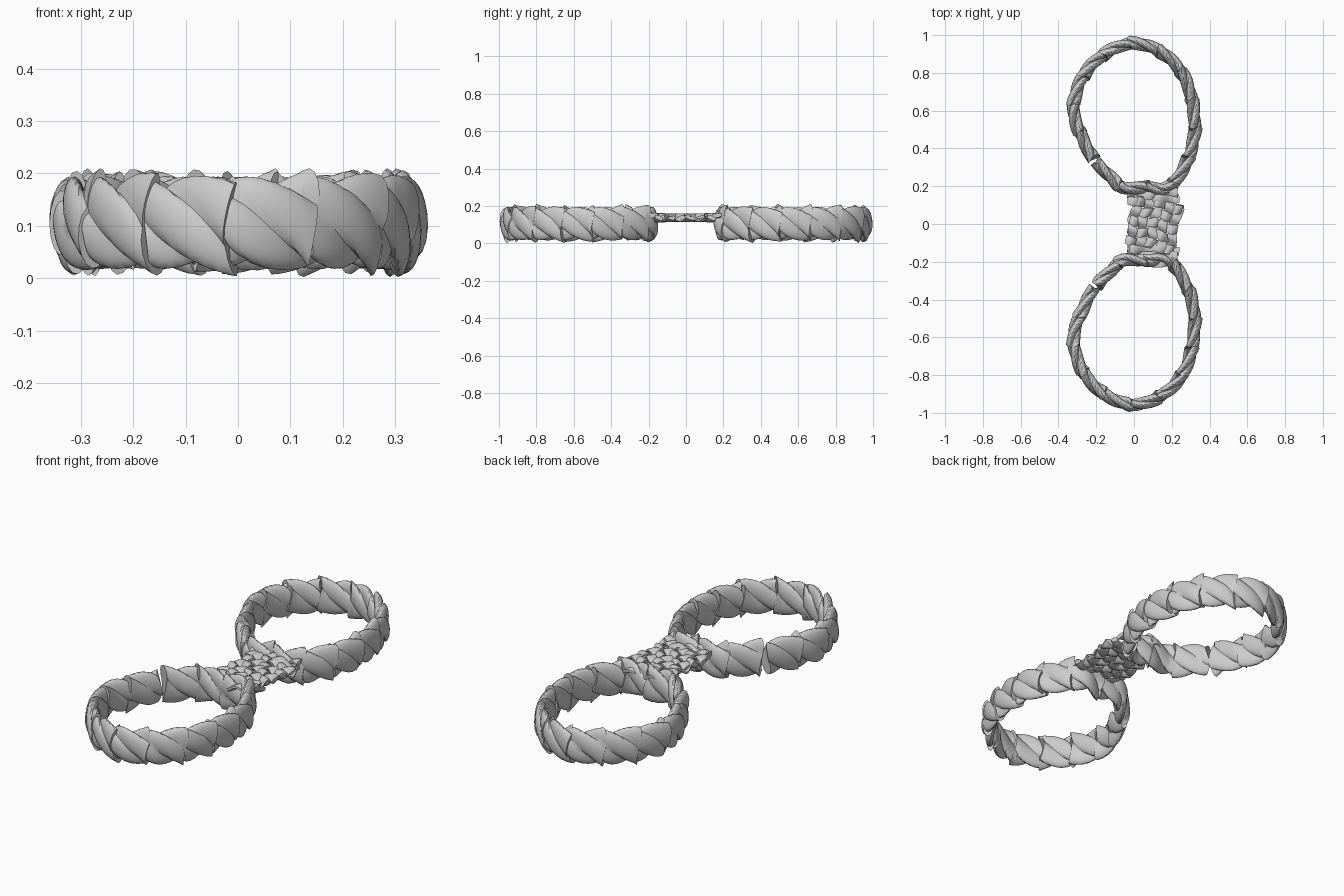
import bpy, math, random
from mathutils import Vector

if "Cube" in bpy.data.objects:
    bpy.data.objects.remove(bpy.data.objects["Cube"])

random.seed(4)
ZC = 0.106          # height of the rope centreline
PITCH = 0.37        # length of one full twist of the three strands
UP = Vector((0, 0, 1))


def make(name, verts, faces, angle=40):
    me = bpy.data.meshes.new(name)
    me.from_pydata(verts, [], faces)
    me.update()
    ob = bpy.data.objects.new(name, me)
    bpy.context.collection.objects.link(ob)
    bpy.ops.object.select_all(action='DESELECT')
    ob.select_set(True)
    bpy.context.view_layer.objects.active = ob
    bpy.ops.object.mode_set(mode='EDIT')
    bpy.ops.mesh.select_all(action='SELECT')
    bpy.ops.mesh.normals_make_consistent(inside=False)
    bpy.ops.object.mode_set(mode='OBJECT')
    bpy.ops.object.shade_smooth_by_angle(angle=math.radians(angle))
    return ob


def smooth_path(pts, step=0.012):
    """Catmull-Rom through the points, resampled to an even step."""
    p = [Vector(q) for q in pts]
    p = [2 * p[0] - p[1]] + p + [2 * p[-1] - p[-2]]
    dense = []
    for i in range(1, len(p) - 2):
        a, b, c, d = p[i - 1:i + 3]
        for k in range(60):
            t = k / 60
            dense.append(0.5 * (2 * b + (c - a) * t + (2 * a - 5 * b + 4 * c - d) * t * t
                                + (3 * b - a - 3 * c + d) * t ** 3))
    dense.append(p[-2])
    out, acc = [dense[0]], 0
    for a, b in zip(dense, dense[1:]):
        acc += (b - a).length
        if acc >= step:
            out.append(b)
            acc -= step
    return out


def skin(rings):
    n = len(rings[0])
    verts = [v for r in rings for v in r]
    faces = [(i * n + j, i * n + (j + 1) % n, (i + 1) * n + (j + 1) % n, (i + 1) * n + j)
             for i in range(len(rings) - 1) for j in range(n)]
    faces += [tuple(range(n))[::-1], tuple(range(len(verts) - n, len(verts)))]
    return verts, faces


def twisted_loop(name, pts):
    """Flattened three-strand rope made of short overlapping lengths."""
    path = smooth_path([(x, y, ZC) for x, y in pts])
    count, N, last = 14, 24, len(path) - 1
    verts, faces = [], []
    for s in range(count):
        i0 = int(s * last / count)
        i1 = min(last, int((s + 1) * last / count) + 1)
        jit = random.uniform(-0.3, 0.3)
        rings = []
        for i in range(i0, i1 + 1):
            t = (path[min(i + 1, last)] - path[max(i - 1, 0)]).normalized()
            out = t.cross(UP)
            f = (i - i0) / (i1 - i0)
            flare = 0.94 + 0.17 * f ** 4
            twist = -math.tau * i * 0.012 / PITCH + jit
            ring = []
            for j in range(N):
                a = math.tau * j / N
                # three round lobes with grooves between them
                r = (0.7 + 0.34 * abs(math.sin(1.5 * a)) ** 0.8) * flare
                skew = 0.012 * math.sin(2 * a + s) * (2 * f - 1) ** 3
                a += twist
                z = max(-0.104, 0.09 * r * math.sin(a))
                ring.append(path[i] + out * (0.036 * r * math.cos(a)) + UP * z + t * skew)
            rings.append(ring)
        v, fc = skin(rings)
        o = len(verts)
        verts += v
        faces += [tuple(k + o for k in q) for q in fc]
    make(name, verts, faces)


def strip(name, a, b, wave, phase, width=0.026, thick=0.009, z=0.137, amp=0.014):
    """Flat strip weaving up and down between two points."""
    a, b = Vector((*a, z)), Vector((*b, z))
    side = (b - a).normalized().cross(UP)
    rings = []
    for i in range(25):
        f = i / 24
        c = a.lerp(b, f)
        ang = f * wave * math.pi + phase
        c.z += amp * math.sin(ang)
        c += side * 0.009 * math.sin(f * 9 + phase * 2)
        roll = 0.5 * math.cos(ang)
        ring = []
        for u, h in ((-1, -.5), (-.5, -1), (.5, -1), (1, -.5), (1, .5), (.5, 1), (-.5, 1), (-1, .5)):
            x, y = u * width, h * thick
            ring.append(c + side * (x * math.cos(roll)) + UP * (x * math.sin(roll) * 0.6 + y))
        rings.append(ring)
    make(name, *skin(rings))


# two large loops, the front one mirrored from the back one
loop = [(-.2, .325), (-.13, .255), (-.05, .19), (.06, .195), (.17, .185), (.245, .265),
        (.305, .4), (.32, .56), (.275, .76), (.165, .895), (0, .957), (-.165, .895),
        (-.28, .765), (-.32, .6), (-.275, .46), (-.215, .34)]
twisted_loop("back_loop", loop)
twisted_loop("front_loop", [(x, -y) for x, y in reversed(loop)])

# woven knot joining the loops
CX, R, TILT = 0.105, 0.13, math.radians(-12)


def spin(x, y):
    return (CX + x * math.cos(TILT) - y * math.sin(TILT), x * math.sin(TILT) + y * math.cos(TILT))


for k in range(5):
    o = -0.108 + 0.054 * k
    strip(f"knot_weft_{k}", spin(-R, o), spin(R, o), 5, math.pi * k)
    strip(f"knot_warp_{k}", spin(o, -R), spin(o, R), 5, math.pi * (k + 1))

# flat bindings where the loops meet the knot
for side, label in ((1, "back"), (-1, "front")):
    for k, (y, x1) in enumerate(((0.125, 0.24), (0.155, 0.23), (0.19, 0.21))):
        strip(f"{label}_binding_{k}", (-0.035, side * y), (x1, side * (y + 0.015)),
              4, k * 2.1, width=0.025, thick=0.012)
